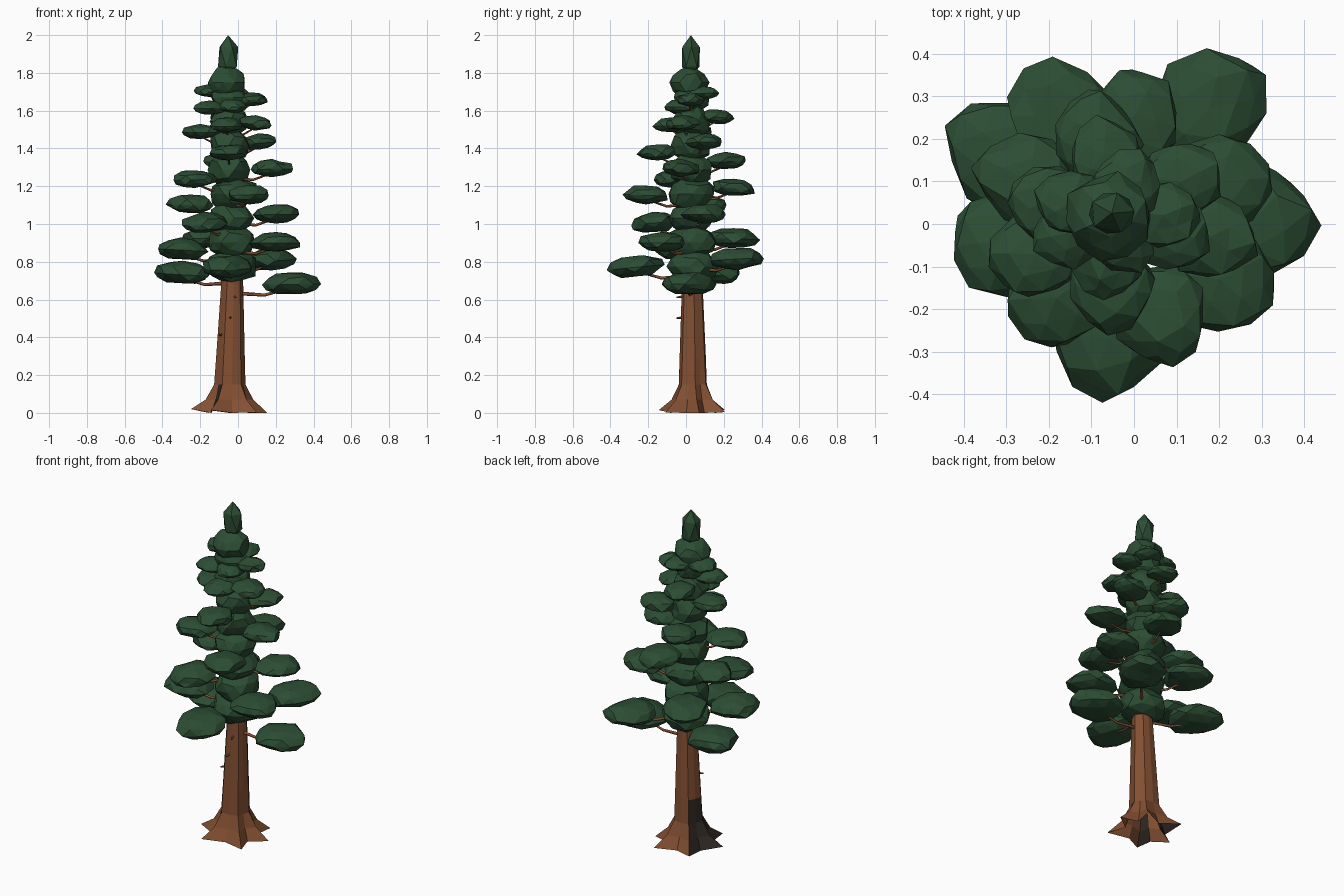
import bpy
import bmesh
import math
import random
from mathutils import Matrix, Vector

random.seed(4)
if "Cube" in bpy.data.objects:
    bpy.data.objects.remove(bpy.data.objects["Cube"])


def make_material(name, color):
    mat = bpy.data.materials.new(name)
    mat.use_nodes = True
    mat.diffuse_color = (*color, 1)
    mat.node_tree.nodes["Principled BSDF"].inputs["Base Color"].default_value = (*color, 1)
    return mat


green = make_material("dark green needles", (0.025, 0.075, 0.034))
bark = make_material("red brown bark", (0.23, 0.08, 0.032))
char = make_material("charred bark", (0.028, 0.021, 0.017))


def add_object(name, bm, *materials):
    mesh = bpy.data.meshes.new(name)
    bm.to_mesh(mesh)
    bm.free()
    for mat in materials:
        mesh.materials.append(mat)
    obj = bpy.data.objects.new(name, mesh)
    bpy.context.collection.objects.link(obj)


# The stem leans slightly one way, then back
def trunk_center(z):
    return Vector((-0.029 - 0.024 * abs(z - 0.75), 0.037 - 0.006 * z, z))


# Faceted foliage lump: a jittered icosphere, flatter below, narrower outward
def add_lump(name, center, size, heading=0.0, tilt=0.0, jitter=0.11, flat=1.0,
             taper=0.0, detail=2):
    bm = bmesh.new()
    bmesh.ops.create_icosphere(bm, subdivisions=detail, radius=1)
    spin = Matrix.Rotation(random.uniform(0, math.tau), 3, "Z")
    for v in bm.verts:
        p = spin @ v.co * random.uniform(1 - jitter, 1 + jitter)
        p.y *= 1 - taper * p.x
        if p.z < 0:
            p.z *= flat
        v.co = Vector((p.x * size[0], p.y * size[1], p.z * size[2]))
    turn = Matrix.Rotation(heading, 4, "Z") @ Matrix.Rotation(tilt, 4, "Y")
    bm.transform(Matrix.Translation(center) @ turn)
    add_object(name, bm, green)


# Thin drooping branch
def add_branch(name, points, radius):
    curve = bpy.data.curves.new(name, "CURVE")
    curve.dimensions = "3D"
    curve.bevel_depth = radius
    curve.bevel_resolution = 0
    curve.use_fill_caps = True
    spline = curve.splines.new("POLY")
    spline.points.add(len(points) - 1)
    for i, p in enumerate(points):
        spline.points[i].co = (*p, 1)
        spline.points[i].radius = 1 - 0.5 * i / (len(points) - 1)
    curve.materials.append(bark)
    obj = bpy.data.objects.new(name, curve)
    bpy.context.collection.objects.link(obj)


# Trunk with six uneven flared roots; a valley lies between each pair
root_angles = [9, 55, 125, 189, 242, 315]
angles = []
for a, b in zip(root_angles, root_angles[1:] + [root_angles[0] + 360]):
    angles += [math.radians(a), math.radians((a + b) / 2)]
# Height, ridge radius, valley radius
profile = [(0, 0.205, 0.115), (0.07, 0.128, 0.09), (0.15, 0.084, 0.074),
           (0.29, 0.077, 0.07), (0.68, 0.059, 0.055), (1.8, 0.02, 0.02)]
bm = bmesh.new()
rings = []
for z, ridge, valley in profile:
    ring = []
    for i, a in enumerate(angles):
        r = valley if i % 2 else ridge
        p = trunk_center(z) + Vector((r * math.cos(a), r * math.sin(a), 0))
        if z == 0 and i % 2 == 0:
            p.z += 0.01 * (1 - math.cos(a))
        ring.append(bm.verts.new(p))
    rings.append(ring)
# Fire scar: a tall hollow between two roots and the low flank of the next root
for level, (low, high) in enumerate(zip(rings, rings[1:])):
    for i in range(len(low)):
        j = (i + 1) % len(low)
        face = bm.faces.new((low[i], low[j], high[j], high[i]))
        tall = level < 3 and i in (4, 5)
        flank = level < 2 and i == 7
        face.material_index = int(tall or flank)
bm.faces.new(rings[-1])
add_object("trunk", bm, bark, char)

# Foliage around the stem
for i in range(8):
    z = 0.775 + 0.128 * i
    r = 0.135 - 0.006 * i
    add_lump(f"inner_foliage_{i + 1}", trunk_center(z), (r, r, 0.09))

# Branch pads, lowest first
pads = [
    (0.28, 0.01, 0.68), (-0.295, 0.165, 0.735), (-0.06, -0.263, 0.77),
    (0.178, 0.272, 0.81), (-0.3, -0.04, 0.86), (0.2, -0.13, 0.9), (-0.17, 0.25, 0.92),
    (-0.18, -0.17, 1.0), (0.2, 0.1, 1.05), (-0.25, 0.1, 1.1), (0.06, -0.21, 1.15),
    (0, 0.25, 1.19), (-0.23, -0.07, 1.235), (0.18, -0.03, 1.29), (-0.09, 0.21, 1.33),
    (-0.05, -0.15, 1.375), (0.11, 0.1, 1.43), (-0.2, 0.05, 1.485), (-0.06, -0.08, 1.52),
    (0.09, -0.02, 1.53), (-0.07, 0.16, 1.565), (-0.15, -0.02, 1.61), (-0.03, -0.03, 1.62),
    (0.07, 0.02, 1.655), (-0.15, 0.05, 1.7), (-0.02, 0.09, 1.69),
]
for i, spot in enumerate(pads):
    center = Vector(spot)
    z = center.z
    r = 0.154 - 0.068 * (z - 0.68)
    out = center - trunk_center(z)
    add_lump(f"foliage_pad_{i + 1}", center, (r, r * 0.9, r * 0.45),
             math.atan2(out.y, out.x), random.uniform(-0.06, 0.1), flat=0.78, taper=0.12)
    start = trunk_center(z - 0.045)
    end = center - Vector((0, 0, 0.02))
    middle = start.lerp(end, 0.55) - Vector((0, 0, 0.025))
    add_branch(f"branch_{i + 1}", [start, middle, end], 0.011 - 0.004 * (z - 0.68))

# Crown and pointed tip
add_lump("crown", trunk_center(1.75) + Vector((-0.006, -0.01, 0)), (0.1, 0.1, 0.085))
add_lump("tip", trunk_center(1.885) + Vector((0.004, 0, 0)), (0.06, 0.055, 0.115),
         jitter=0, detail=1)

# Broken stubs on the bare trunk
for i, (angle, z) in enumerate([(-95, 0.51), (-140, 0.42), (-75, 0.62)]):
    a = math.radians(angle)
    aim = Vector((math.cos(a), math.sin(a), -0.1))
    base = trunk_center(z)
    add_branch(f"stub_{i + 1}", [base + aim * 0.05, base + aim * 0.085], 0.008)
